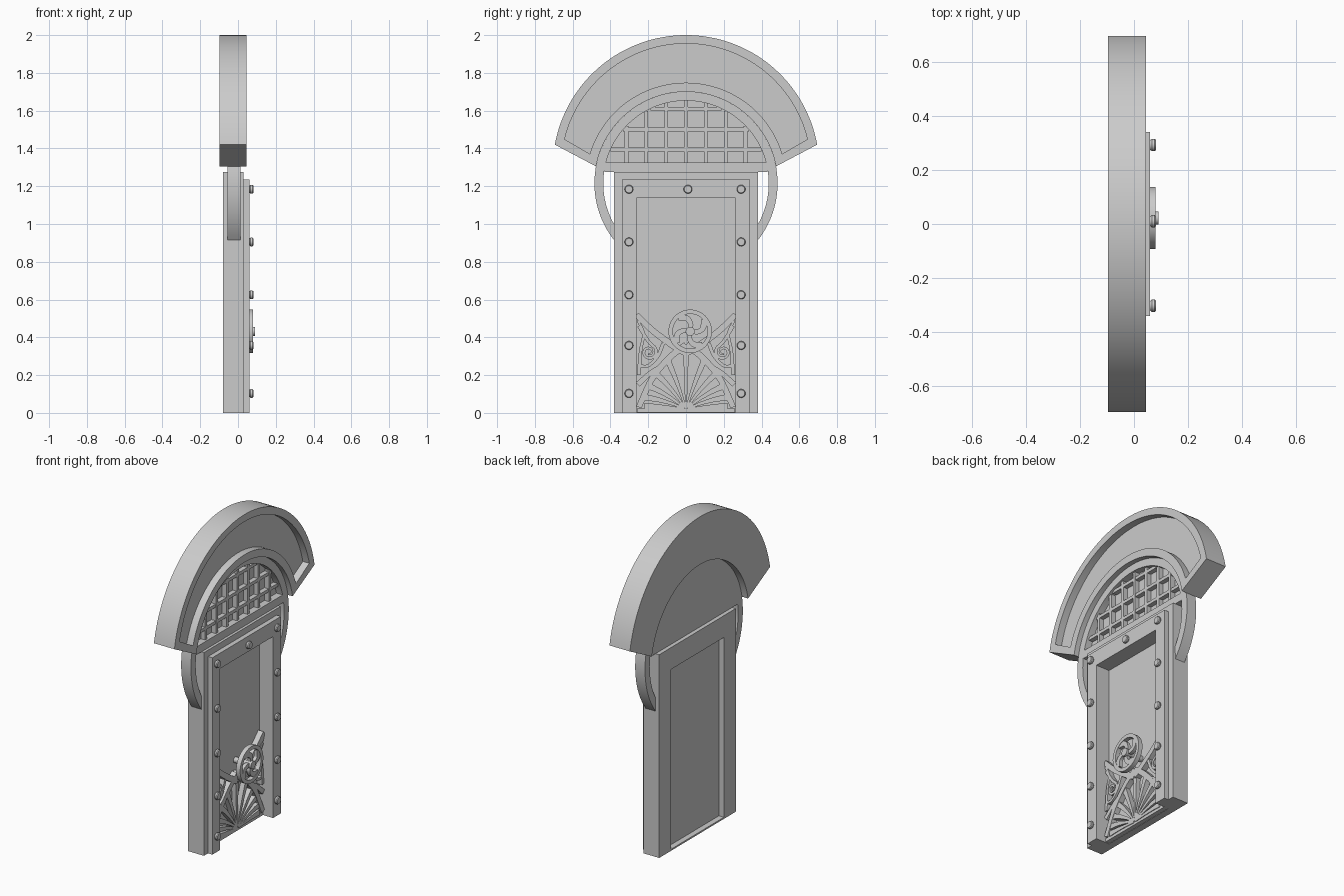
import bpy, bmesh
from math import sin, cos, pi, sqrt, radians
from mathutils import Vector

if "Cube" in bpy.data.objects:
    bpy.data.objects.remove(bpy.data.objects["Cube"])


def part(name, solids, angle=30):
    """One object from solids; each solid is ([(yz_loop, x), ...], closed)."""
    bm = bmesh.new()
    for loops, closed in solids:
        rows = [[bm.verts.new((x, p[0], p[1])) for p in pts] for pts, x in loops]
        pairs = list(zip(rows, rows[1:])) + ([(rows[-1], rows[0])] if closed else [])
        for a, b in pairs:
            for i in range(len(a)):
                j = (i + 1) % len(a)
                bm.faces.new((a[i], a[j], b[j], b[i]))
        if not closed:
            bm.faces.new(rows[0][::-1])
            bm.faces.new(rows[-1])
    bmesh.ops.recalc_face_normals(bm, faces=bm.faces)
    me = bpy.data.meshes.new(name)
    bm.to_mesh(me)
    bm.free()
    ob = bpy.data.objects.new(name, me)
    bpy.context.collection.objects.link(ob)
    bpy.ops.object.select_all(action='DESELECT')
    ob.select_set(True)
    bpy.context.view_layer.objects.active = ob
    bpy.ops.object.shade_smooth_by_angle(angle=radians(angle))
    return ob


def slab(o, x0, x1):
    return ([(o, x0), (o, x1)], False)


def ring(o, i, x0, x1):
    return ([(o, x0), (o, x1), (i, x1), (i, x0)], True)


def arc(cy, cz, r, a0, a1, n=64):
    return [(cy + r * cos(radians(a0 + (a1 - a0) * k / n)),
             cz + r * sin(radians(a0 + (a1 - a0) * k / n))) for k in range(n + 1)]


def circle(cy, cz, r, n=32):
    return arc(cy, cz, r, 0, 360, n)[:-1]


def rect(y0, z0, y1, z1):
    return [(y0, z0), (y1, z0), (y1, z1), (y0, z1)]


def arch(oy, oz, iy, iz):
    return [(-oy, 0), (-oy, oz), (oy, oz), (oy, 0), (iy, 0), (iy, iz), (-iy, iz), (-iy, 0)]


def mirror(pts):
    return [(-y, z) for y, z in pts]


def band(pts, w0, w1, steps=6):
    """Outline of a smooth strip through pts, width going from w0 to w1."""
    P = [Vector(p) for p in pts]
    P = [2 * P[0] - P[1]] + P + [2 * P[-1] - P[-2]]
    path = []
    for a, b, c, d in zip(P, P[1:], P[2:], P[3:]):
        for k in range(steps):
            t = k / steps
            path.append(0.5 * (2 * b + (c - a) * t + (2 * a - 5 * b + 4 * c - d) * t * t
                               + (3 * b - a - 3 * c + d) * t ** 3))
    path.append(P[-2])
    left, right = [], []
    for k, p in enumerate(path):
        d = (path[min(k + 1, len(path) - 1)] - path[max(k - 1, 0)]).normalized()
        h = (w0 + (w1 - w0) * k / (len(path) - 1)) / 2
        n = Vector((-d.y, d.x)) * h
        left.append(tuple(p + n))
        right.append(tuple(p - n))
    return left + right[::-1]


# Curved hood with a recessed front panel
CZ, RI, RO = 1.215, 0.438, 0.485
outer = arc(0, 1.294, 0.706, 10.3, 169.7) + arc(0, CZ, RO, 169.3, 10.7)
inner = arc(0, 1.294, 0.661, 13.5, 166.5) + arc(0, CZ, 0.533, 162.9, 17.1)
part("hood", [([(outer, -0.097), (outer, 0.045), (inner, 0.045), (inner, 0.0)], False)])

# Round surround that runs down to the door frame
part("round_surround", [slab(arc(0, CZ, RO, -38.3, 218.3) + arc(0, CZ, RI, 209.8, -29.8),
                             -0.055, 0.013)])

# Fanlight: backing, crossbar and lattice
part("fanlight_back", [slab(arc(0, CZ, RI, 14.5, 165.5), -0.055, -0.03)])
part("fanlight_crossbar", [slab(rect(-0.432, 1.275, 0.432, 1.325), -0.055, 0.013)])
bars = []
for k in range(-3, 4):
    y = 0.105 * k
    bars.append(slab(rect(y - 0.01, 1.325, y + 0.01, CZ + sqrt(RI ** 2 - y * y)), -0.03, 0.0))
for z in (1.395, 1.5, 1.61):
    h = sqrt(RI ** 2 - (z - CZ) ** 2)
    bars.append(slab(rect(-h, z - 0.01, h, z + 0.01), -0.03, -0.001))
part("fanlight_lattice", bars)

# Door frame, front plate, panel and sill
part("door_frame", [slab(arch(0.38, 1.275, 0.262, 1.138), -0.08, 0.03)])
part("front_plate", [slab(arch(0.34, 1.235, 0.262, 1.138), 0.03, 0.06)])
part("door_panel", [slab(rect(-0.262, 0, 0.262, 1.138), -0.045, -0.035)])
part("sill", [slab(rect(-0.262, 0, 0.262, 0.01), -0.08, -0.045)])

# Rivets with a slightly tapered head
spots = [(y, z) for y in (-0.302, 0.292) for z in (0.103, 0.357, 0.625, 0.905, 1.184)]
part("rivets", [([(circle(y, z, 0.018, 20), 0.06), (circle(y, z, 0.023, 20), 0.066),
                  (circle(y, z, 0.023, 20), 0.076), (circle(y, z, 0.019, 20), 0.081)], False)
                for y, z in spots + [(0.01, 1.184)]])

# Pierced ornament: one half is described and mirrored
half = [
    band([(0.262, 0.52), (0.17, 0.43), (0.05, 0.345), (0.0, 0.32)], 0.03, 0.04),
    band([(0.0, 0.36), (0.09, 0.29), (0.18, 0.18), (0.25, 0.03)], 0.035, 0.03),
    band([(0.13, 0.25), (0.19, 0.21), (0.255, 0.15)], 0.02, 0.03),
    band([(0.255, 0.49), (0.225, 0.42), (0.24, 0.33), (0.25, 0.2)], 0.012, 0.02),
    band([(0.12, 0.37), (0.15, 0.3), (0.2, 0.25), (0.25, 0.25)], 0.02, 0.015),
]
spiral = [(0.25, 0.46), (0.2, 0.38)]
for k in range(13):
    a, r = radians(110 + 45 * k), 0.042 - 0.0027 * k
    spiral.append((0.196 + r * cos(a), 0.322 + r * sin(a)))
half.append(band(spiral, 0.018, 0.011, 4))
# fan ribs widening away from the bottom centre
for ang, length, bend in ((7, 0.22, -4), (22, 0.225, -9), (38, 0.235, -10),
                          (55, 0.25, -8), (72, 0.285, -4)):
    rib = [(r * length * cos(radians(ang + bend * (r - 0.4))),
            0.018 + r * length * sin(radians(ang + bend * (r - 0.4)))) for r in (0.04, 0.35, 0.7, 1)]
    half.append(band(rib, 0.008, 0.034))
solids = [slab(o, -0.035, 0.0 - 0.0004 * k) for k, o in enumerate(half)]
solids += [slab(mirror(o), -0.035, -0.0002 - 0.0004 * k) for k, o in enumerate(half)]
solids.append(slab(band([(0, 0.02), (0, 0.18), (0, 0.33)], 0.008, 0.03), -0.035, -0.006))
solids.append(slab(rect(-0.26, 0.002, 0.26, 0.024), -0.035, -0.007))
part("lower_ornament", solids)

# Wheel handle on its axle, with curved spokes
WY, WZ = 0.022, 0.432
wheel = [ring(circle(WY, WZ, 0.115, 48), circle(WY, WZ, 0.092, 48), 0.052, 0.08)]
for k in range(4):
    pts = []
    for r, da in ((0.012, 0), (0.04, 6), (0.07, 24), (0.096, 50)):
        a = radians(80 + 90 * k + da)
        pts.append((WY + r * cos(a), WZ + r * sin(a)))
    wheel.append(slab(band(pts, 0.022, 0.034), 0.056, 0.078))
part("wheel_handle", wheel)
part("wheel_hub", [slab(circle(WY, WZ, 0.024), 0.05, 0.091)])
part("wheel_axle", [slab(circle(WY, WZ, 0.018), -0.035, 0.05)])
